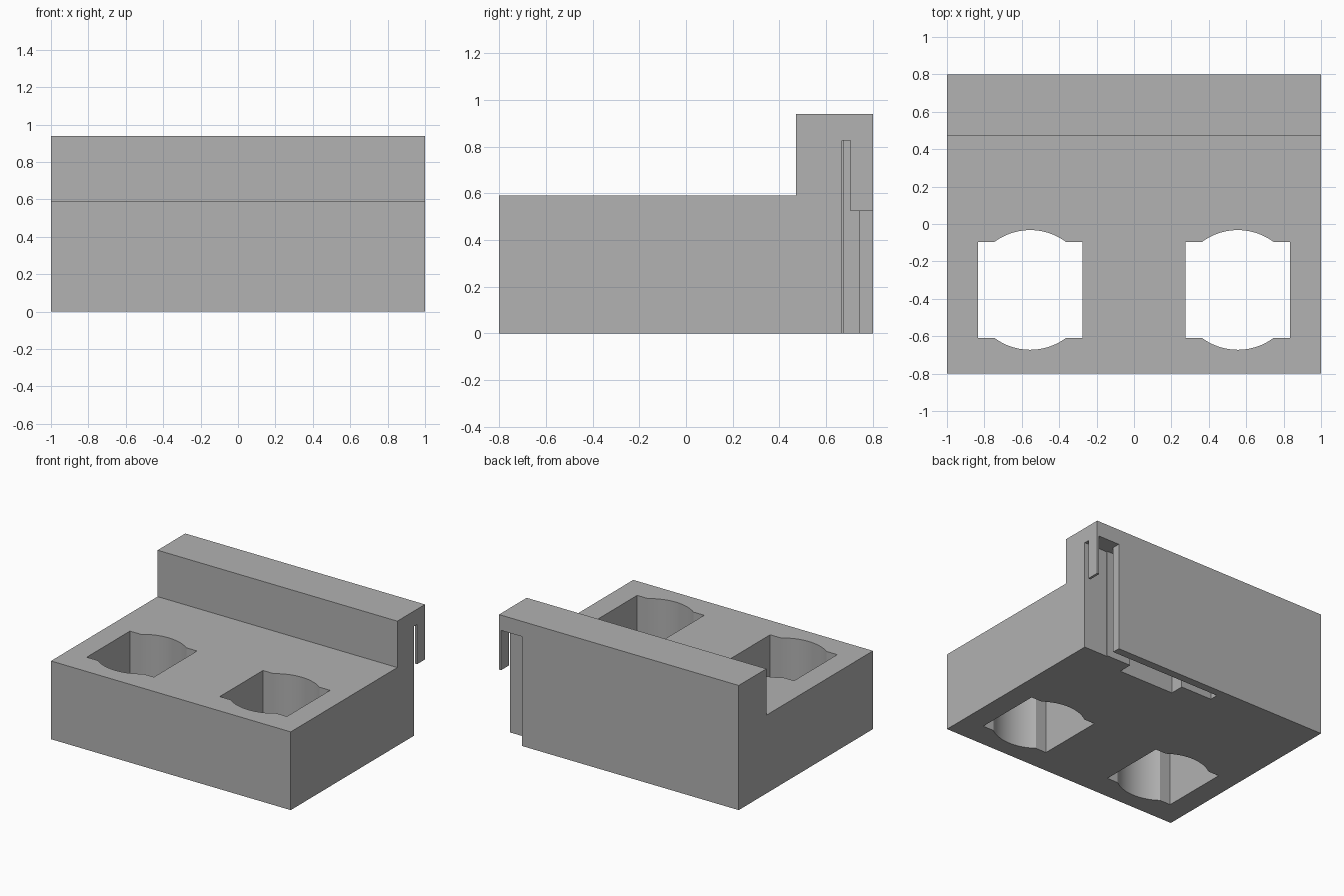
import bpy, bmesh, math

old = bpy.data.objects.get("Cube")
if old:
    bpy.data.objects.remove(old, do_unlink=True)

grey = bpy.data.materials.new("mid_grey")
grey.diffuse_color = (0.445, 0.445, 0.445, 1)
grey.use_nodes = True
grey.node_tree.nodes["Principled BSDF"].inputs["Base Color"].default_value = grey.diffuse_color


def extrude(name, points, vector):
    """Solid made by sweeping a closed 3D outline along a vector."""
    bm = bmesh.new()
    face = bm.faces.new([bm.verts.new(p) for p in points])
    swept = bmesh.ops.extrude_face_region(bm, geom=[face])["geom"]
    bmesh.ops.translate(bm, vec=vector, verts=[v for v in swept if isinstance(v, bmesh.types.BMVert)])
    bmesh.ops.recalc_face_normals(bm, faces=bm.faces)
    mesh = bpy.data.meshes.new(name)
    bm.to_mesh(mesh)
    bm.free()
    mesh.materials.append(grey)
    obj = bpy.data.objects.new(name, mesh)
    bpy.context.collection.objects.link(obj)
    return obj


def box(name, x, y, z):
    outline = [(x[0], y[0], z[0]), (x[1], y[0], z[0]), (x[1], y[1], z[0]), (x[0], y[1], z[0])]
    return extrude(name, outline, (0, 0, z[1] - z[0]))


def cut(target, cutter):
    cutter.hide_render = True
    mod = target.modifiers.new("cut", "BOOLEAN")
    mod.operation = "DIFFERENCE"
    mod.solver = "EXACT"
    mod.object = cutter
    bpy.context.view_layer.objects.active = target
    bpy.ops.object.modifier_apply(modifier=mod.name)
    bpy.data.objects.remove(cutter, do_unlink=True)


# Base block with the raised back wall
side_profile = [(-0.8, 0), (0.8, 0), (0.8, 0.94), (0.47, 0.94), (0.47, 0.59), (-0.8, 0.59)]
block = extrude("base_block", [(-1, y, z) for y, z in side_profile], (2, 0, 0))

# Square through-holes with bowed front and back sides
HOLE_Y, RADIUS, HALF_X, HALF_Y = -0.3525, 0.32, 0.28, 0.2575
start = math.asin(HALF_Y / RADIUS)
STEPS = 20
arc = [start + (math.pi - 2 * start) * i / STEPS for i in range(STEPS + 1)]
half = [(HALF_X, HALF_Y)] + [(RADIUS * math.cos(a), RADIUS * math.sin(a)) for a in arc] + [(-HALF_X, HALF_Y)]
outline = half + [(-x, -y) for x, y in half]
for side in (-1, 1):
    points = [(side * 0.555 + x, HOLE_Y + y, -0.1) for x, y in outline]
    cut(block, extrude("hole_cutter", points, (0, 0, 1)))

# Clip recess in the back corner, leaving a thin hanging tab
cut(block, box("recess_cutter", (0.807, 0.982), (0.667, 0.9), (-0.1, 0.825)))
cut(block, box("side_slot_cutter", (0.9, 1.1), (0.667, 0.705), (-0.1, 0.825)))
cut(block, box("tab_clearance_cutter", (0.9, 1.1), (0.69, 0.9), (-0.1, 0.525)))

# Hidden channel and pocket, open at the underside
cut(block, box("channel_cutter", (-0.12, 0.85), (0.675, 0.74), (-0.1, 0.825)))
cut(block, box("pocket_cutter", (0.14, 0.6), (0.57, 0.72), (-0.1, 0.825)))

bpy.ops.object.select_all(action="DESELECT")
block.select_set(True)
bpy.context.view_layer.objects.active = block
bpy.ops.object.shade_smooth_by_angle(angle=math.radians(25))
